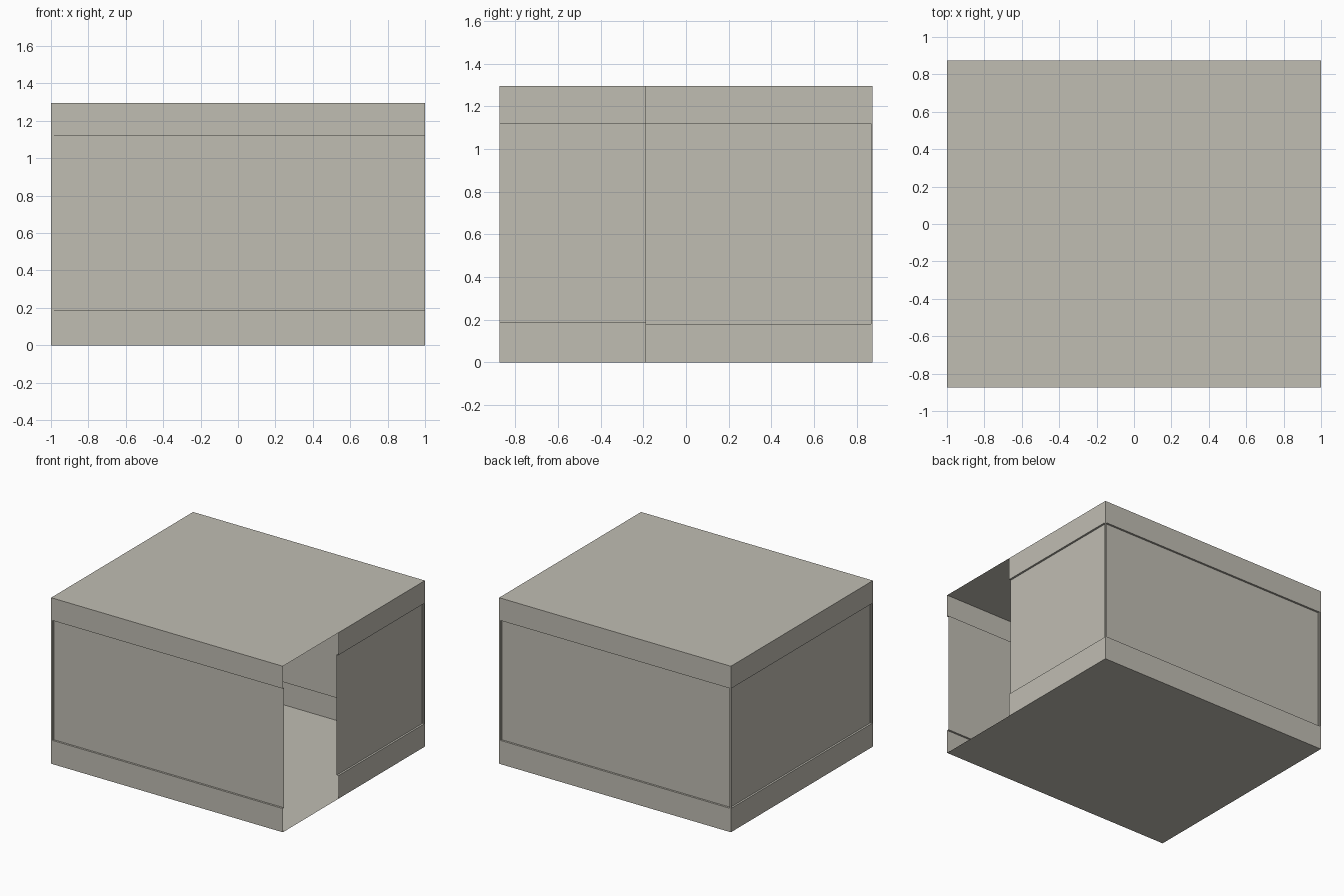
import bpy, bmesh
from mathutils import Vector

if "Cube" in bpy.data.objects:
    bpy.data.objects.remove(bpy.data.objects["Cube"])

X, Y, H = 1.0, 0.875, 1.295     # half width, half depth, height
DEPTH = 0.015                   # panel recess

mat = bpy.data.materials.new("warm_grey")
mat.diffuse_color = (0.53, 0.51, 0.45, 1)
mat.use_nodes = True
mat.node_tree.nodes["Principled BSDF"].inputs["Base Color"].default_value = mat.diffuse_color


def make(name, quads):
    bm = bmesh.new()
    for q in quads:
        bm.faces.new([bm.verts.new(p) for p in q])
    bmesh.ops.remove_doubles(bm, verts=bm.verts, dist=1e-5)
    me = bpy.data.meshes.new(name)
    bm.to_mesh(me)
    bm.free()
    me.materials.append(mat)
    ob = bpy.data.objects.new(name, me)
    bpy.context.collection.objects.link(ob)
    return ob


def wall(name, start, end, low, high, f0, f1):
    """Thin wall seen from outside, left to right, with a recessed panel.
    f0, f1: widths of the corner strips (0 = open end)."""
    a, b = Vector((*start, 0)), Vector((*end, 0))
    L = (b - a).length
    d = (b - a) / L
    inward = Vector((-d.y, d.x, 0))

    def p(u, z, r=0.0):
        return a + d * u + inward * r + Vector((0, 0, z))

    def flat(u0, u1, z0, z1, r=0.0):
        return [p(u0, z0, r), p(u1, z0, r), p(u1, z1, r), p(u0, z1, r)]

    u0, u1, D = f0, L - f1, DEPTH
    quads = [flat(0, L, 0, low), flat(0, L, high, H),      # skirting and top band
             flat(u0, u1, low, high, D),                   # recessed panel
             [p(u0, low), p(u1, low), p(u1, low, D), p(u0, low, D)],
             [p(u0, high, D), p(u1, high, D), p(u1, high), p(u0, high)]]
    if f0:   # left corner strip and its return
        quads += [flat(0, u0, low, high),
                  [p(u0, low), p(u0, low, D), p(u0, high, D), p(u0, high)]]
    if f1:   # right corner strip and its return
        quads += [flat(u1, L, low, high),
                  [p(u1, low, D), p(u1, low), p(u1, high), p(u1, high, D)]]
    return make(name, quads)


# floor and ceiling
make("floor", [[(-X, Y, 0), (X, Y, 0), (X, -Y, 0), (-X, -Y, 0)]])
make("ceiling", [[(-X, -Y, H), (X, -Y, H), (X, Y, H), (-X, Y, H)]])

# walls; the right one leaves a full-height doorway at the front
wall("front_wall", (-X, -Y), (X, -Y), 0.185, 1.12, 0.01, 0)
wall("right_wall", (X, -0.19), (X, Y), 0.18, 1.12, 0, 0.008)
wall("back_wall", (X, Y), (-X, Y), 0.185, 1.12, 0.01, 0.01)
wall("left_wall", (-X, Y), (-X, -Y), 0.185, 1.12, 0.008, 0.008)
